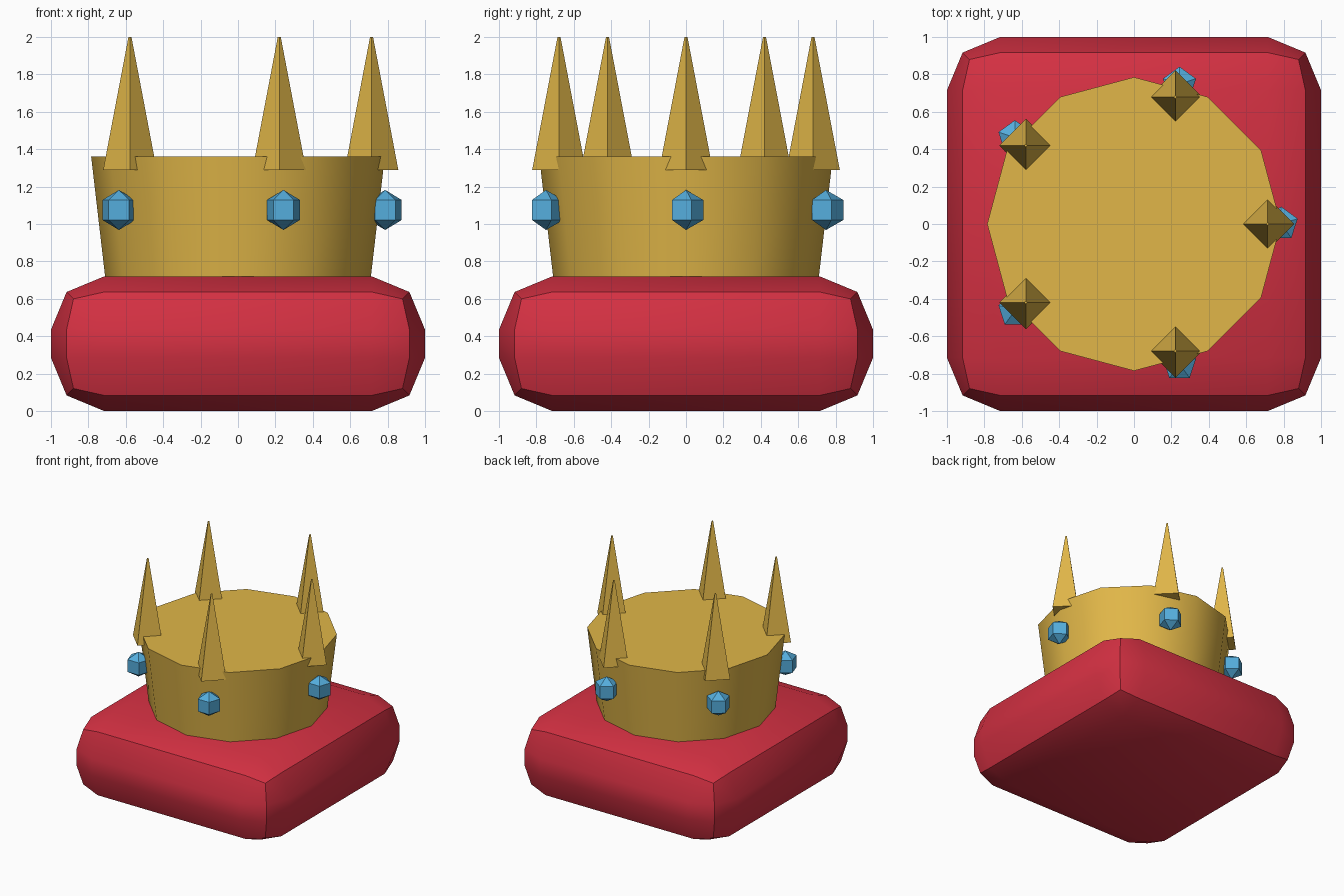
import bpy
import bmesh
from math import cos, sin, pi, radians

default = bpy.data.objects.get("Cube")
if default:
    bpy.data.objects.remove(default, do_unlink=True)


def material(name, rgb):
    mat = bpy.data.materials.new(name)
    mat.use_nodes = True
    color = (*rgb, 1)
    mat.diffuse_color = color
    mat.node_tree.nodes["Principled BSDF"].inputs["Base Color"].default_value = color
    return mat


def finish(name, bm, mat, location=(0, 0, 0), smooth=True):
    bmesh.ops.recalc_face_normals(bm, faces=bm.faces)
    mesh = bpy.data.meshes.new(name)
    bm.to_mesh(mesh)
    bm.free()
    mesh.materials.append(mat)
    obj = bpy.data.objects.new(name, mesh)
    obj.location = location
    bpy.context.collection.objects.link(obj)
    if smooth:
        bpy.ops.object.select_all(action="DESELECT")
        obj.select_set(True)
        bpy.context.view_layer.objects.active = obj
        bpy.ops.object.shade_smooth_by_angle(angle=radians(35))
    return obj


def lathe(name, profile, sides, mat, location=(0, 0, 0), start=0, smooth=False):
    """Turn (radius, z) points around z; a zero radius becomes a pole."""
    bm = bmesh.new()
    rings = []
    for r, z in profile:
        angles = [start + 2 * pi * i / sides for i in range(sides)] if r else [0]
        rings.append([bm.verts.new((r * cos(a), r * sin(a), z)) for a in angles])
    for low, high in zip(rings, rings[1:]):
        for i in range(sides):
            j = (i + 1) % sides
            corners = [low[i % len(low)], low[j % len(low)],
                       high[j % len(high)], high[i % len(high)]]
            bm.faces.new(list(dict.fromkeys(corners)))
    for ring in (rings[0], rings[-1]):
        if len(ring) > 2:
            bm.faces.new(ring)
    return finish(name, bm, mat, location, smooth)


red = material("cushion red", (0.66, 0.03, 0.055))
gold = material("crown gold", (0.75, 0.47, 0.065))
blue = material("gem blue", (0.09, 0.42, 0.72))

# Cushion: a flat box with two-step rounded edges
bm = bmesh.new()
bmesh.ops.create_cube(bm, size=1)
bmesh.ops.scale(bm, vec=(2, 2, 0.72), verts=bm.verts)
bmesh.ops.bevel(bm, geom=bm.edges[:], offset=0.285, offset_type="OFFSET",
                segments=2, profile=0.5, affect="EDGES")
finish("cushion", bm, red, (0, 0, 0.36))

# Crown band: flared twelve-sided drum with a closed top
lathe("crown_band", [(0.71, 0.715), (0.785, 1.36)], 12, gold, smooth=True)

# Five spikes on the rim, each with a gem below it
R = 0.107
gem_profile = [(0, -R), (R * sin(pi / 3), -R / 2), (R * sin(pi / 3), R / 2), (0, R)]
for k in range(5):
    a = 2 * pi * k / 5
    lathe(f"spike_{k + 1}", [(0.143, 1.29), (0.008, 2)], 4, gold,
          (0.714 * cos(a), 0.714 * sin(a), 0))
    lathe(f"gem_{k + 1}", gem_profile, 5, blue,
          (0.787 * cos(a), 0.787 * sin(a), 1.075), start=pi / 2)
